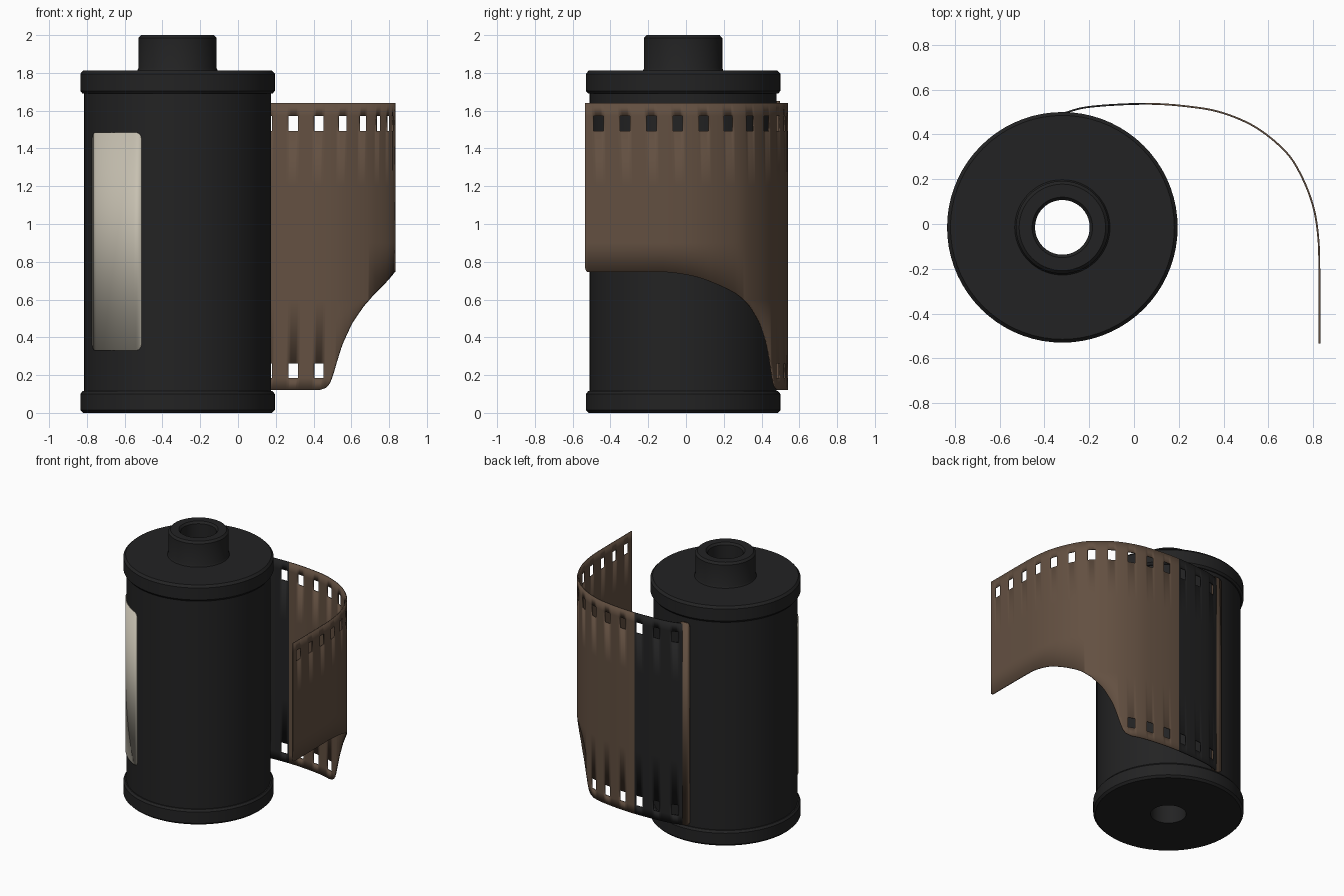
import bpy, bmesh, math
from mathutils import Vector

if "Cube" in bpy.data.objects:
    bpy.data.objects.remove(bpy.data.objects["Cube"])

CX, CY = -0.32, -0.015      # canister axis
BODY_R = 0.495


def material(name, rgb):
    m = bpy.data.materials.new(name)
    m.diffuse_color = (*rgb, 1)
    m.use_nodes = True
    m.node_tree.nodes["Principled BSDF"].inputs["Base Color"].default_value = m.diffuse_color
    return m


BLACK = material("black metal", (0.0165, 0.0165, 0.017))
BROWN = material("brown film", (0.125, 0.08, 0.053))
CREAM = material("cream label", (0.57, 0.53, 0.44))


def finish(name, bm, mats, thickness=0, angle=35, fix=True):
    bmesh.ops.remove_doubles(bm, verts=bm.verts, dist=1e-5)
    if fix:
        bmesh.ops.recalc_face_normals(bm, faces=bm.faces)
    me = bpy.data.meshes.new(name)
    bm.to_mesh(me)
    bm.free()
    ob = bpy.data.objects.new(name, me)
    bpy.context.collection.objects.link(ob)
    for m in mats:
        me.materials.append(m)
    bpy.ops.object.select_all(action='DESELECT')
    ob.select_set(True)
    bpy.context.view_layer.objects.active = ob
    bpy.ops.object.shade_smooth_by_angle(angle=math.radians(angle))
    if thickness:
        mod = ob.modifiers.new("thickness", 'SOLIDIFY')
        mod.thickness = thickness
        mod.offset = 0
    return ob


def lathe(name, profile, mat, closed=True, n=72):
    """Turn an (r, z) profile around the canister axis."""
    bm = bmesh.new()
    rings = [[bm.verts.new((CX + r * math.cos(2 * math.pi * i / n),
                            CY + r * math.sin(2 * math.pi * i / n), z))
              for i in range(n)] for r, z in profile]
    for k in range(len(rings) if closed else len(rings) - 1):
        a, b = rings[k], rings[(k + 1) % len(rings)]
        for i in range(n):
            j = (i + 1) % n
            bm.faces.new((a[i], a[j], b[j], b[i]))
    return finish(name, bm, [mat])


def wrapped_plate(name, a0, a1, z0, z1, radius, corner, thick, mat, n=32):
    """Thin round-cornered plate that follows the canister wall."""
    bm = bmesh.new()
    width = math.radians(a1 - a0) * radius
    cols = []
    for i in range(n + 1):
        u = width * (1 - math.cos(math.pi * i / n)) / 2     # denser at the ends
        d = max(0, corner - min(u, width - u))
        inset = corner - math.sqrt(max(0, corner ** 2 - d ** 2))
        a = math.radians(a0) + u / radius
        x, y = CX + radius * math.cos(a), CY + radius * math.sin(a)
        cols.append([bm.verts.new((x, y, z)) for z in (z0 + inset, z1 - inset)])
    for p, q in zip(cols, cols[1:]):
        bm.faces.new((p[0], q[0], q[1], p[1]))
    return finish(name, bm, [mat], thick)


# Canister: caps, wall and hollow spool
HOLE = 0.122
lathe("bottom_cap", [(HOLE, 0), (0.5, 0), (0.515, 0.015), (0.515, 0.1),
                     (0.503, 0.115), (0.48, 0.115), (HOLE, 0.1)], BLACK)
lathe("canister_wall", [(BODY_R, 0.1), (BODY_R, 1.71)], BLACK, closed=False)
lathe("top_cap", [(HOLE, 1.70), (0.48, 1.69), (0.503, 1.69), (0.515, 1.705),
                  (0.515, 1.795), (0.5, 1.812), (HOLE, 1.812)], BLACK)
lathe("spool_knob", [(HOLE, 0.002), (0.2, 0.002), (0.2, 1.78), (0.213, 1.812),
                     (0.207, 1.825), (0.207, 1.985), (0.193, 2.0),
                     (0.135, 2.0), (HOLE, 1.985)], BLACK)

# Paper label on the front left, felt lip at the film slot
wrapped_plate("paper_label", 205.4, 247.4, 0.33, 1.485, BODY_R + 0.003, 0.035,
              0.005, CREAM)
wrapped_plate("felt_lip", 86.5, 95.5, 0.12, 1.65, BODY_R + 0.008, 0.025,
              0.018, BROWN)

# Film path seen from above, smoothed and measured along its length
PATH = [(-0.33, 0.49), (-0.2, 0.523), (0.05, 0.537), (0.25, 0.524),
        (0.4, 0.495), (0.55, 0.428), (0.68, 0.32), (0.75, 0.21),
        (0.8, 0.08), (0.822, -0.05), (0.828, -0.2), (0.829, -0.534)]
pts = [Vector(p) for p in PATH]
pts = [2 * pts[0] - pts[1]] + pts + [2 * pts[-1] - pts[-2]]
dense = []
for a, b, c, d in zip(pts, pts[1:], pts[2:], pts[3:]):
    for k in range(20):
        t = k / 20
        dense.append(0.5 * (2 * b + (c - a) * t + (2 * a - 5 * b + 4 * c - d) * t * t
                            + (3 * b - a - 3 * c + d) * t ** 3))
dense.append(pts[-2])
lengths = [0.0]
for p, q in zip(dense, dense[1:]):
    lengths.append(lengths[-1] + (q - p).length)
TOTAL = lengths[-1]


def interp(x, xs, ys):
    for i in range(len(xs) - 1):
        if x <= xs[i + 1]:
            t = max(0, (x - xs[i]) / max(1e-9, xs[i + 1] - xs[i]))
            return ys[i] + (ys[i + 1] - ys[i]) * t
    return ys[-1]


# Lower edge of the film: full width, then the cut-away leader
CUT_X = [0.43, 0.47, 0.49, 0.505, 0.525, 0.55, 0.6, 0.66, 0.72, 0.78, 0.815, 0.826]
CUT_Z = [0.12, 0.135, 0.165, 0.21, 0.28, 0.36, 0.47, 0.56, 0.63, 0.69, 0.73, 0.745]


def film_bottom(s, x):
    z = interp(x, CUT_X, CUT_Z) if x > CUT_X[0] else CUT_Z[0]
    end = max(0, 0.02 - (TOTAL - s))
    return z + 0.02 - math.sqrt(max(0, 0.0004 - end * end))


# Grid of film with sprocket holes left open
PITCH, HOLE_W = 0.14, 0.052
anchor = next(s for s, p in zip(lengths, dense) if p.x > 0.26)
start = anchor % PITCH - PITCH
stations = {0.0: False, TOTAL: False}
k = 0
while start + k * PITCH < TOTAL:
    s0 = start + k * PITCH
    for i in range(4):
        stations[s0 + HOLE_W * i / 4] = s0 > 0 and s0 + HOLE_W < TOTAL - 0.02
    for i in range(7):
        stations[s0 + HOLE_W + (PITCH - HOLE_W) * i / 7] = False
    k += 1
for i in range(1, 5):
    stations[TOTAL - 0.004 * i] = False
S = sorted(s for s in stations if 0 <= s <= TOTAL)
ROWS = [0.12, 0.185, 0.262, 0.6, 0.9, 1.2, 1.492, 1.572, 1.64]
bm = bmesh.new()
cols = []
for s in S:
    x = interp(s, lengths, [p.x for p in dense])
    y = interp(s, lengths, [p.y for p in dense])
    low = film_bottom(s, x)
    cols.append((low, [bm.verts.new((x, y, max(z, low))) for z in ROWS]))
for i in range(len(S) - 1):
    (la, a), (lb, b) = cols[i], cols[i + 1]
    for r in range(len(ROWS) - 1):
        if stations[S[i]] and (r == 6 or (r == 1 and max(la, lb) < 0.15)):
            continue
        quad = []
        for v in (a[r], b[r], b[r + 1], a[r + 1]):
            if all((v.co - w.co).length > 1e-6 for w in quad):
                quad.append(v)
        if len(quad) > 2:
            f = bm.faces.new(quad)
            # black stretch of film next to the slot
            f.material_index = 1 if f.calc_center_median().x < 0.05 else 0
finish("film_strip", bm, [BROWN, BLACK], 0.008)
